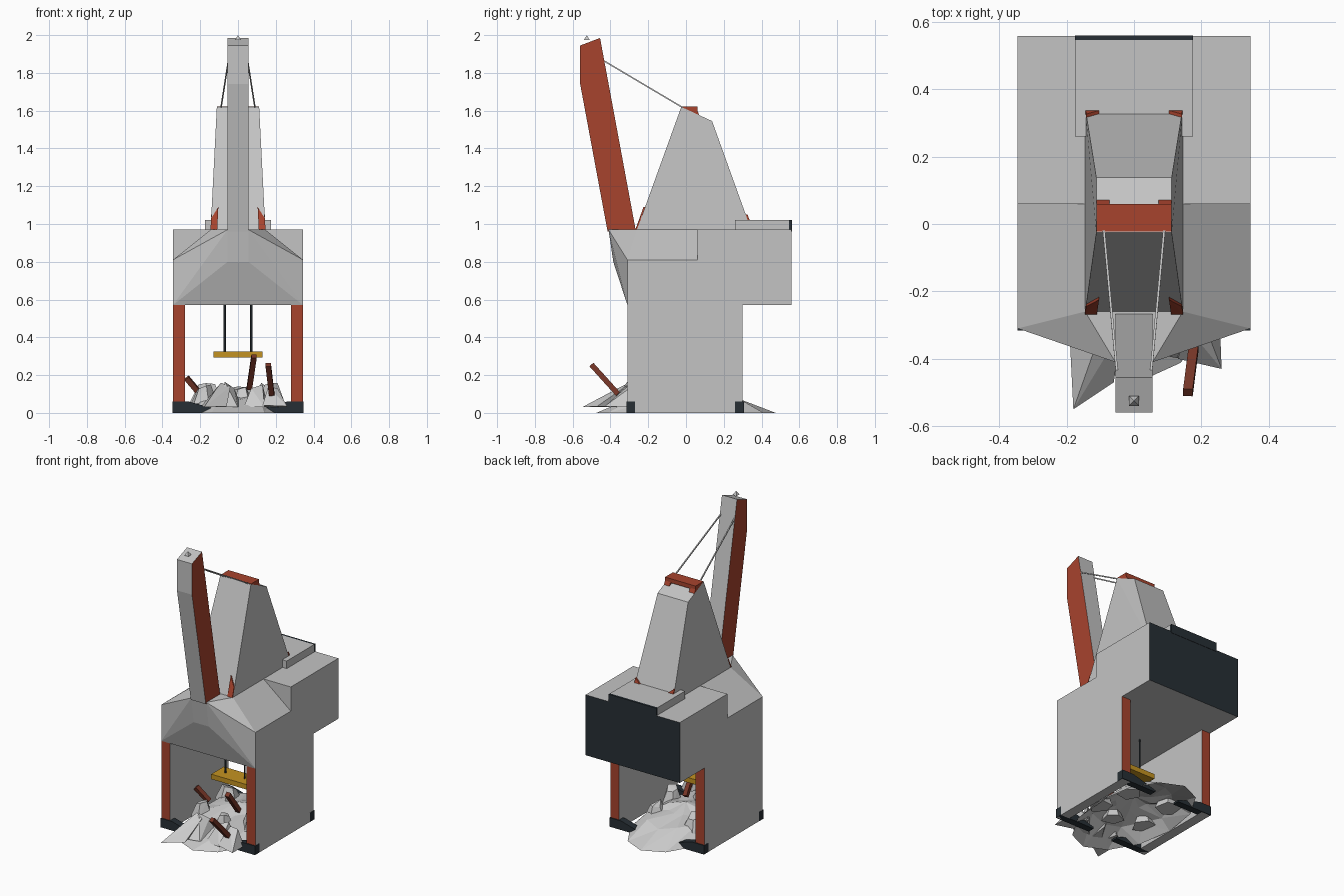
import bpy, bmesh, math, random
from mathutils import Vector

random.seed(4)
cube = bpy.data.objects.get("Cube")
if cube:
    bpy.data.objects.remove(cube, do_unlink=True)


def material(name, rgb):
    m = bpy.data.materials.new(name)
    m.use_nodes = True
    m.diffuse_color = (*rgb, 1)
    bsdf = next(n for n in m.node_tree.nodes if n.type == 'BSDF_PRINCIPLED')
    bsdf.inputs["Base Color"].default_value = (*rgb, 1)
    return m


grey = material("concrete grey", (0.55, 0.55, 0.55))
red = material("rust red", (0.39, 0.057, 0.027))
dark = material("dark slate", (0.02, 0.028, 0.035))
yellow = material("hook yellow", (0.55, 0.29, 0.015))
brown = material("rusty beam brown", (0.19, 0.038, 0.021))
stone = material("rubble grey", (0.6, 0.6, 0.6))


def finish(name, bm, mats, rule=None):
    bmesh.ops.recalc_face_normals(bm, faces=bm.faces)
    bm.normal_update()
    if rule:
        for f in bm.faces:
            f.material_index = rule(f.normal)
    me = bpy.data.meshes.new(name)
    bm.to_mesh(me)
    bm.free()
    for m in mats:
        me.materials.append(m)
    ob = bpy.data.objects.new(name, me)
    bpy.context.collection.objects.link(ob)
    return ob


def hull(name, pts, mats, rule=None):
    """Convex solid around a handful of corner points."""
    bm = bmesh.new()
    vs = [bm.verts.new(p) for p in pts]
    bmesh.ops.convex_hull(bm, input=vs)
    bmesh.ops.delete(bm, geom=[v for v in bm.verts if not v.link_faces], context='VERTS')
    bmesh.ops.dissolve_limit(bm, angle_limit=0.01, verts=bm.verts, edges=bm.edges)
    return finish(name, bm, mats, rule)


def flip(pts):
    return [(-x, y, z) for x, y, z in pts]


def box(name, x, y, z, mats, rule=None):
    return hull(name, [(a, b, c) for a in x for b in y for c in z], mats, rule)


def prism(name, profile, x0, x1, mats, rule=None):
    """Side profile in (y, z) stretched from x0 to x1."""
    return hull(name, [(x, y, z) for x in (x0, x1) for y, z in profile], mats, rule)


def rod(name, a, b, r, sides, mat):
    a, b = Vector(a), Vector(b)
    d = b - a
    u = d.cross(Vector((1, 0, 0))).normalized()
    w = d.cross(u).normalized()
    pts = []
    for i in range(sides):
        t = 2 * math.pi * (i + 0.5) / sides
        o = (u * math.cos(t) + w * math.sin(t)) * r
        pts += [a + o, b + o]
    return hull(name, pts, [mat])


# Upper hall: faceted front part and boxy rear with a dark back face
half = [(.345, .06, .57), (.345, -.31, .57), (.345, -.31, .81), (.345, .06, .81),
        (.145, .06, .97), (.145, -.26, .97), (.055, -.41, .97), (.055, -.385, .80)]
hull("front_hall", half + flip(half), [grey])
box("rear_hall", (-.345, .345), (.06, .558), (.57, .97), [grey, dark],
    lambda n: int(n.y > 0.9))
box("roof_step", (-.175, .175), (.26, .546), (.96, 1.02), [grey])
box("roof_step_back", (-.175, .175), (.546, .56), (.96, 1.02), [dark])

# Side walls with red end faces, dark wedge feet below
for side, s in (("left", 1), ("right", -1)):
    box(side + "_wall", (s * .28, s * .345), (-.31, .30), (0, .57), [grey, red],
        lambda n: int(abs(n.y) > 0.9))
    for end, y0, y1 in (("front", -.316, -.27), ("back", .26, .306)):
        prof = [(.346, 0), (.346, .06), (.26, .06), (.09, .012), (.09, 0)]
        hull(f"{side}_{end}_foot", [(s * x, y, z) for y in (y0, y1) for x, z in prof], [dark])

# Tapered tower
low = [(x, y, .97) for x in (-.145, .145) for y in (-.26, .345)]
top = [(x, y, z) for x in (-.112, .112)
       for y, z in ((-.025, 1.62), (.065, 1.545), (.138, 1.545))]
hull("tower", low + top, [grey])

# Red cap on the tower with two small legs
prism("tower_cap", [(-.022, 1.622), (.06, 1.622), (.06, 1.595), (.005, 1.595)],
      -.112, .112, [red], lambda n: 0)
for side, s in (("left", 1), ("right", -1)):
    prism(side + "_cap_leg", [(.02, 1.6), (.06, 1.6), (.085, 1.545), (.062, 1.545)],
          s * .072, s * .112, [red])
    # Corner brackets at the tower base
    hull(side + "_front_bracket",
         [(s * x, y + d, z) for d in (0, -.008) for x, y, z in
          ((.146, -.26, .97), (.11, -.26, .97), (.104, -.217, 1.09), (.142, -.237, 1.03))], [red])
    hull(side + "_back_bracket",
         [(s * x, y + d, z) for d in (0, .01) for x, y, z in
          ((.146, .345, .97), (.104, .345, .97), (.104, .327, 1.02), (.142, .316, 1.05))], [red])

# Leaning boom: red flanks, grey edges, small tip
prism("boom", [(-.415, .96), (-.265, .96), (-.455, 1.985), (-.56, 1.945), (-.56, 1.74)],
      -.055, .055, [grey, red], lambda n: int(abs(n.x) > 0.9))
hull("boom_tip", [(x, y, 1.975) for x in (-.015, .015) for y in (-.54, -.51)]
     + [(0, -.525, 2.0)], [grey])

# Stay cables, hook cables and hook bar
for side, s in (("left", 1), ("right", -1)):
    rod(side + "_stay", (s * .05, -.445, 1.87), (s * .09, -.015, 1.615), .005, 4, grey)
    rod(side + "_hook_cable", (s * .07, -.03, .32), (s * .07, -.03, .58), .006, 6, dark)
box("hook_bar", (-.13, .13), (-.095, .035), (.292, .325), [yellow])

# Low open mound of rubble between the walls
bm = bmesh.new()
n = 12
rings = []
for k, (rx, ry, z) in enumerate([(.279, .475, 0), (.22, .30, .08), (.11, .13, .115)]):
    ring = []
    for i in range(n):
        t = 2 * math.pi * i / n
        j = random.uniform(.85, 1) if k else 1
        h = z * random.uniform(.8, 1.2)
        ring.append(bm.verts.new((rx * j * math.cos(t), ry * j * math.sin(t), h)))
    rings.append(ring)
peak = bm.verts.new((0, 0, .14))
for i in range(n):
    m = (i + 1) % n
    for a, b in zip(rings, rings[1:]):
        bm.faces.new((a[i], a[m], b[m]))
        bm.faces.new((a[i], b[m], b[i]))
    bm.faces.new((rings[-1][i], rings[-1][m], peak))
finish("rubble_mound", bm, [stone])

# Broken slabs spilling out of the front
hull("right_front_slab", [(-.19, -.35, .04), (-.18, -.55, .03), (-.06, -.47, .035), (-.1, -.28, .03),
                          (-.12, -.38, .12), (-.09, -.30, .16), (-.04, -.32, .14)], [stone])
hull("centre_slab", [(-.09, -.42, .03), (0, -.40, .03), (.02, -.25, .03),
                     (-.07, -.31, .165), (-.02, -.27, .13)], [stone])
hull("left_front_slab", [(.03, -.38, .03), (.14, -.40, .03), (.16, -.25, .03),
                         (.07, -.31, .13), (.13, -.28, .15)], [stone])
hull("left_outer_slab", [(.13, -.40, .04), (.26, -.43, .035), (.255, -.30, .03), (.14, -.25, .03),
                         (.16, -.31, .14), (.21, -.30, .13)], [stone])

# Smaller chunks on the mound
for i, (x, y, r) in enumerate([(-.18, -.12, .08), (.17, -.1, .08), (-.16, .14, .09),
                               (.14, .12, .08), (.02, -.17, .07)]):
    pts = []
    for k in range(5):
        t = 2 * math.pi * k / 5 + i
        q = r * random.uniform(.8, 1.1)
        pts.append((x + q * math.cos(t), y + q * math.sin(t), .05))
        pts.append((x + q * .5 * math.cos(t), y + q * .5 * math.sin(t), random.uniform(.12, .16)))
    hull(f"rubble_chunk_{i + 1}", pts, [stone])

# Bent beams sticking out of the rubble
for i, (a, b) in enumerate([((.178, -.36, .10), (.16, -.50, .255)),
                            ((.06, -.08, .13), (.085, -.23, .30)),
                            ((-.20, -.02, .10), (-.272, -.05, .185))]):
    rod(f"broken_beam_{i + 1}", a, b, .02, 4, brown)
